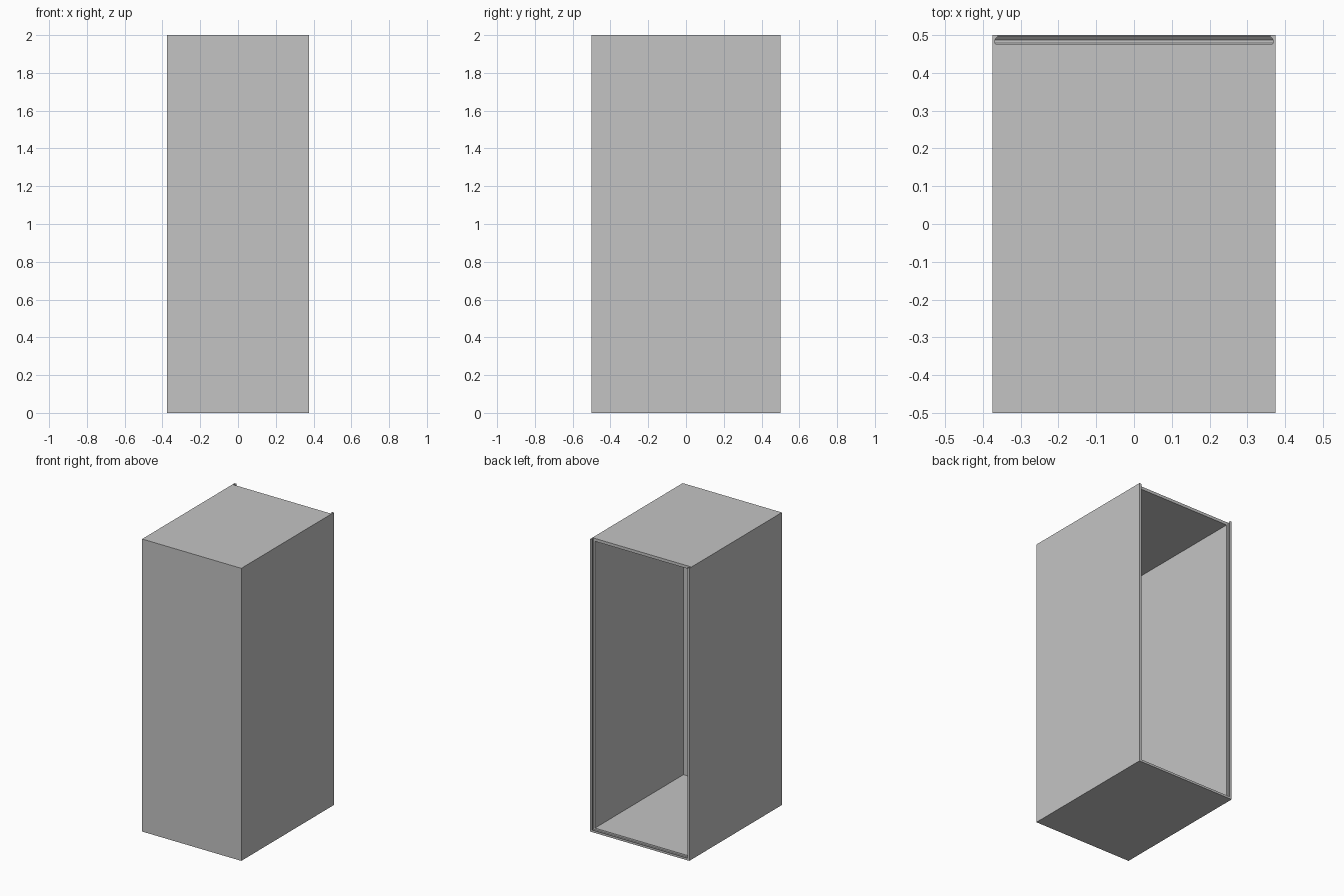
import bpy
import bmesh

cube = bpy.data.objects.get("Cube")
if cube:
    bpy.data.objects.remove(cube, do_unlink=True)

grey = bpy.data.materials.new("plain grey")
grey.use_nodes = True
colour = (0.55, 0.55, 0.55, 1)
grey.diffuse_color = colour
grey.node_tree.nodes["Principled BSDF"].inputs["Base Color"].default_value = colour


def loft(name, sections):
    """Solid through rectangles given as (y, half width, bottom, top)."""
    bm = bmesh.new()
    rings = [[bm.verts.new(p) for p in ((-w, y, lo), (w, y, lo), (w, y, hi), (-w, y, hi))]
             for y, w, lo, hi in sections]
    for a, b in zip(rings, rings[1:]):
        for i in range(4):
            j = (i + 1) % 4
            bm.faces.new((a[i], a[j], b[j], b[i]))
    bm.faces.new(rings[0])
    bm.faces.new(rings[-1])
    bmesh.ops.recalc_face_normals(bm, faces=bm.faces)
    mesh = bpy.data.meshes.new(name)
    bm.to_mesh(mesh)
    bm.free()
    mesh.materials.append(grey)
    obj = bpy.data.objects.new(name, mesh)
    bpy.context.collection.objects.link(obj)
    return obj


def cut(target, cutter):
    cutter.hide_render = True
    mod = target.modifiers.new("cut", "BOOLEAN")
    mod.operation = "DIFFERENCE"
    mod.solver = "EXACT"
    mod.object = cutter
    bpy.context.view_layer.objects.active = target
    bpy.ops.object.modifier_apply(modifier=mod.name)
    bpy.data.objects.remove(cutter, do_unlink=True)


# Outer box
box = loft("box_shell", [(-0.5, 0.375, 0, 2), (0.5, 0.375, 0, 2)])

# Inner space, open at the back
cut(box, loft("cavity_cutter", [(-0.48, 0.355, 0.02, 1.98), (0.485, 0.355, 0.02, 1.98)]))

# Dovetail channel for a sliding lid, open at the top
cut(box, loft("lid_channel_cutter", [
    (0.476, 0.366, 0.009, 2.1),
    (0.479, 0.369, 0.006, 2.1),
    (0.487, 0.369, 0.006, 2.1),
    (0.497, 0.36, 0.015, 2.1),
    (0.52, 0.36, 0.015, 2.1),
]))
